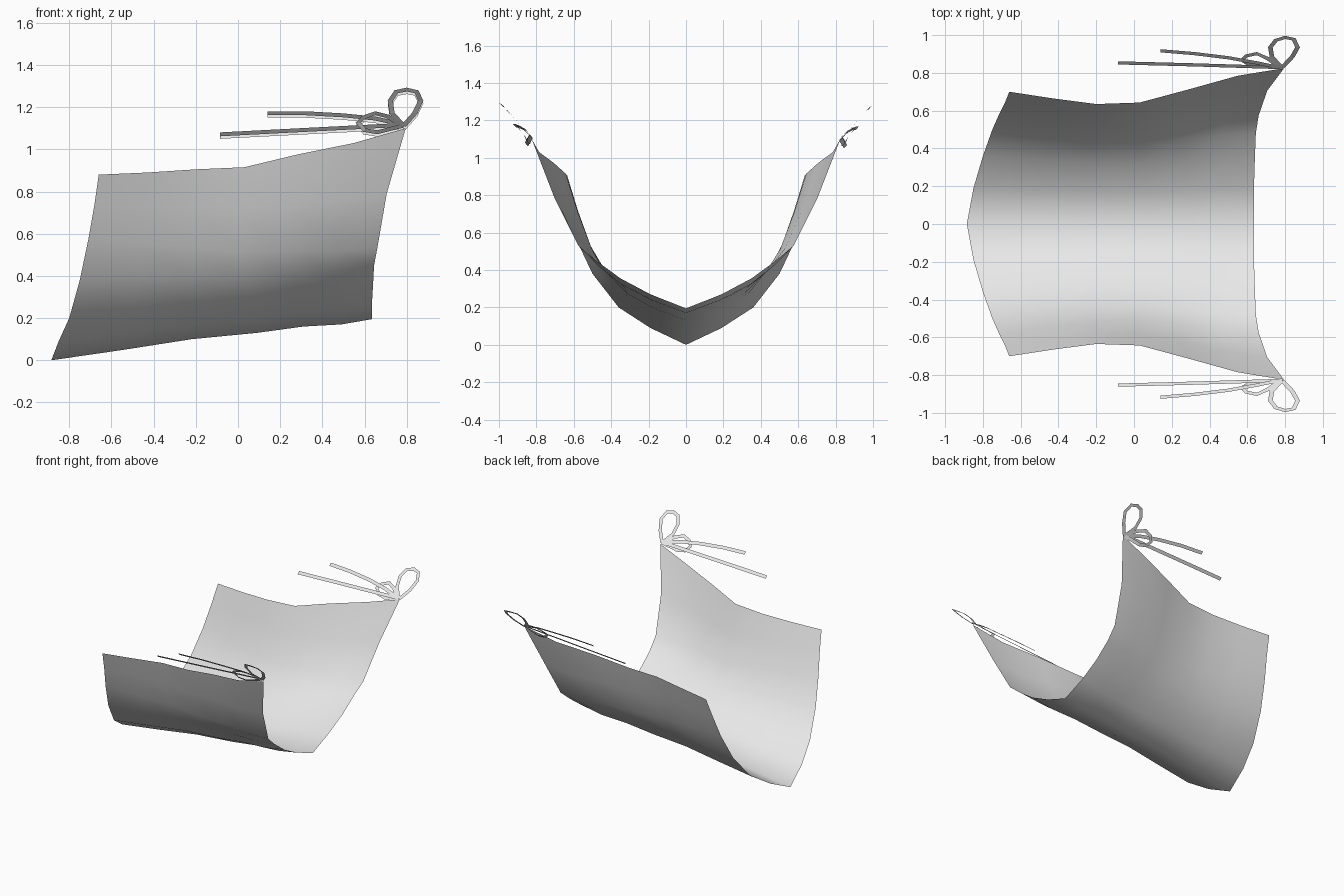
import bpy, bmesh
from mathutils import Vector

if "Cube" in bpy.data.objects:
    bpy.data.objects.remove(bpy.data.objects["Cube"])

mat = bpy.data.materials.new("cloth grey")
mat.diffuse_color = (0.8, 0.8, 0.8, 1)
mat.use_nodes = True
mat.node_tree.nodes["Principled BSDF"].inputs["Base Color"].default_value = mat.diffuse_color


def make_object(name, bm):
    mesh = bpy.data.meshes.new(name)
    bm.to_mesh(mesh)
    bm.free()
    mesh.materials.append(mat)
    obj = bpy.data.objects.new(name, mesh)
    bpy.context.collection.objects.link(obj)
    return obj


def points(rows):
    return [Vector(r) for r in rows]


# Border curves of one half of the cloth
N = 6
keel = points([(-.885, 0, 0), (-.54, 0, .05), (-.22, 0, .1), (.09, 0, .13),
               (.31, 0, .16), (.49, 0, .17), (.635, 0, .195)])
rim = points([(-.66, .70, .88), (-.43, .665, .89), (-.2, .635, .905), (.03, .643, .915),
              (.28, .71, .975), (.55, .785, 1.03), (.795, .825, 1.10)])
tail_end = points([keel[0], (-.85, .19, .09), (-.80, .36, .2), (-.75, .5, .38),
                   (-.71, .59, .57), (-.68, .65, .74), rim[0]])
tie_end = points([keel[6], (.635, .19, .27), (.64, .35, .355), (.645, .48, .45),
                  (.66, .575, .53), (.705, .705, .79), rim[6]])


def patch(i, j):
    """Blend the four border curves into a surface point."""
    u, v = i / N, j / N
    across = tail_end[j] * (1 - u) + tie_end[j] * u
    along = keel[i] * (1 - v) + rim[i] * v
    corners = ((keel[0] * (1 - u) + keel[N] * u) * (1 - v)
               + (rim[0] * (1 - u) + rim[N] * u) * v)
    return across + along - corners


# Draped cloth, both halves in one sheet
bm = bmesh.new()
grid = []
for i in range(N + 1):
    col = []
    for j in range(-N, N + 1):
        p = patch(i, abs(j))
        col.append(bm.verts.new((p.x, -p.y if j < 0 else p.y, p.z)))
    grid.append(col)
for i in range(N):
    for j in range(2 * N):
        f = bm.faces.new((grid[i][j], grid[i + 1][j], grid[i + 1][j + 1], grid[i][j + 1]))
        f.smooth = True
make_object("draped_cloth", bm)

# Flat ribbon centre lines: two loops and two loose ends
ribbons = {
    "large_loop": [(.78, .83, 1.11), (.73, .885, 1.165), (.722, .935, 1.225), (.75, .972, 1.267),
                   (.80, .988, 1.277), (.846, .978, 1.267), (.866, .935, 1.225),
                   (.838, .885, 1.165), (.785, .83, 1.105)],
    "small_loop": [(.77, .83, 1.11), (.71, .875, 1.15), (.65, .902, 1.165), (.595, .89, 1.145),
                   (.57, .867, 1.12), (.60, .85, 1.085), (.66, .842, 1.075),
                   (.72, .838, 1.09), (.78, .828, 1.105)],
    "upper_tie": [(.14, .917, 1.165), (.32, .902, 1.165), (.5, .88, 1.155),
                  (.65, .853, 1.14), (.785, .825, 1.11)],
    "lower_tie": [(-.085, .853, 1.065), (.3, .843, 1.085), (.785, .828, 1.11)],
}
NORMAL = Vector((0, -1.1, 1)).normalized()
HALF_WIDTH = .0125

for side, word in ((-1, "front"), (1, "back")):
    for name, rows in ribbons.items():
        pts = points(rows)
        bm = bmesh.new()
        pairs = []
        for k, p in enumerate(pts):
            t = pts[min(k + 1, len(pts) - 1)] - pts[max(k - 1, 0)]
            w = t.cross(NORMAL).normalized() * HALF_WIDTH
            lift = Vector((0, 0, .006 if side < 0 else -.006))
            pair = []
            for q in (p + w + lift, p - w + lift):
                pair.append(bm.verts.new((q.x, side * q.y, q.z)))
            pairs.append(pair)
        for (a, b), (c, d) in zip(pairs, pairs[1:]):
            bm.faces.new((a, b, d, c) if side > 0 else (b, a, c, d))
        make_object(f"{word}_{name}", bm)
